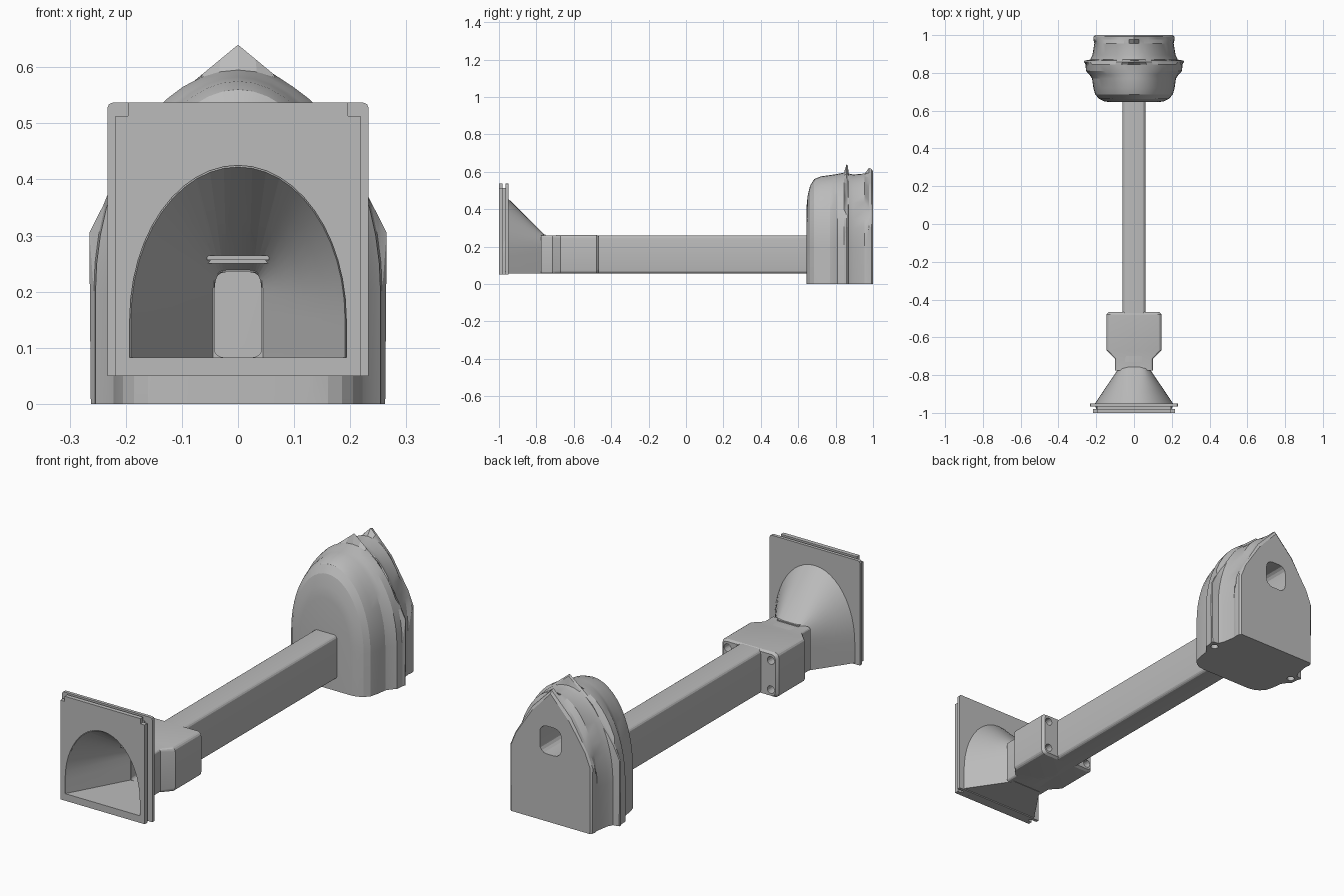
import bpy, bmesh, math

if "Cube" in bpy.data.objects:
    bpy.data.objects.remove(bpy.data.objects["Cube"])

grey = bpy.data.materials.new("plain_grey")
grey.diffuse_color = (0.5, 0.5, 0.5, 1)
grey.use_nodes = True
grey.node_tree.nodes["Principled BSDF"].inputs["Base Color"].default_value = grey.diffuse_color


def finish(name, bm, angle=20):
    bmesh.ops.recalc_face_normals(bm, faces=bm.faces[:])
    me = bpy.data.meshes.new(name)
    bm.to_mesh(me)
    bm.free()
    me.materials.append(grey)
    ob = bpy.data.objects.new(name, me)
    bpy.context.collection.objects.link(ob)
    smooth(ob, angle)
    return ob


def activate(ob):
    bpy.ops.object.select_all(action='DESELECT')
    ob.select_set(True)
    bpy.context.view_layer.objects.active = ob


def smooth(ob, angle):
    activate(ob)
    bpy.ops.object.shade_smooth_by_angle(angle=math.radians(angle))


def loft(name, rings, hollow=False, angle=20, bm=None):
    """Skin rings; hollow joins the last ring to the first, otherwise cap."""
    keep = bm is not None
    bm = bm or bmesh.new()
    vs = [[bm.verts.new(p) for p in r] for r in rings]
    n = len(vs[0])
    pairs = list(zip(vs, vs[1:])) + ([(vs[-1], vs[0])] if hollow else [])
    for a, b in pairs:
        for i in range(n):
            j = (i + 1) % n
            bm.faces.new((a[i], a[j], b[j], b[i]))
    if not hollow:
        bm.faces.new(vs[0])
        bm.faces.new(vs[-1][::-1])
    return None if keep else finish(name, bm, angle)


def rrect(w, z0, z1, y, r, cx=0, k=4):
    """Rounded rectangle in the xz plane."""
    pts = []
    for c, (sx, z) in enumerate([(1, z1 - r), (-1, z1 - r), (-1, z0 + r), (1, z0 + r)]):
        for i in range(k + 1):
            a = math.pi / 2 * (c + i / k)
            pts.append((cx + sx * (w - r) + r * math.cos(a), y, z + r * math.sin(a)))
    return pts


def mirror_half(half, y):
    """Half outline from the lower right to the apex, completed on the left."""
    return [(x, y, z) for x, z in half] + [(-x, y, z) for x, z in half[-2::-1]]


def arch(w, z0, zc, top, y, p=1.0, n=12):
    half = [(w, z0)]
    for i in range(n + 1):
        a = math.pi / 2 * i / n
        c, s = max(math.cos(a), 0), math.sin(a)
        half.append((w * c ** p if i < n else 0, zc + (top - zc) * s ** p))
    return mirror_half(half, y)


def gable(w, top, y):
    """Faceted pointed outline, same point count as arch."""
    k = [(w, .305), (w * .875, .37), (w * .47, top - .103), (0, top)]
    half = [(w * .99, 0)]
    for (x0, z0), (x1, z1) in zip(k, k[1:]):
        half += [(x0 + (x1 - x0) * i / 4, z0 + (z1 - z0) * i / 4) for i in range(4)]
    return mirror_half(half + [k[-1]], y)


def cut(ob, cutter, angle):
    cutter.hide_render = True
    m = ob.modifiers.new("cut", 'BOOLEAN')
    m.operation, m.solver, m.object = 'DIFFERENCE', 'EXACT', cutter
    activate(ob)
    bpy.ops.object.modifier_apply(modifier=m.name)
    bpy.data.objects.remove(cutter)
    smooth(ob, angle)


def box(bm, x0, x1, y0, y1, z0, z1):
    loft("", [[(x0, y, z0), (x1, y, z0), (x1, y, z1), (x0, y, z1)] for y in (y0, y1)], bm=bm)


# rear housing: rounded dome, pointed collar, pointed back
dome = [(.645, .13, .42), (.650, .16, .47), (.663, .185, .525), (.685, .205, .56),
        (.72, .215, .575), (.77, .222, .582), (.79, .235, .585), (.81, .254, .588), (.845, .257, .595)]
rings = [arch(w, 0, .2, h, y) for y, w, h in dome]
rings += [gable(.265, .64, .858), gable(.263, .632, .865),
          arch(.232, 0, .2, .59, .87), arch(.22, 0, .2, .585, .895), arch(.21, 0, .2, .59, .955),
          gable(.215, .62, .978), gable(.213, .615, .992), gable(.205, .60, 1.0)]
housing = loft("rear_housing", rings, angle=18)

# window and underside screw holes
bm = bmesh.new()
loft("", [rrect(.055, .315, .445, y, .035) for y in (.8, 1.1)], bm=bm)
for s in (-1, 1):
    loft("", [[(s * .225 + .017 * math.cos(i * math.pi / 8), .835 + .017 * math.sin(i * math.pi / 8), z)
               for i in range(16)] for z in (-.05, .06)], bm=bm)
cut(housing, finish("housing_cutter", bm), 18)

# hollow square tube
loft("long_tube", [rrect(.06, .055, .26, -.73, .018), rrect(.06, .055, .26, .66, .018),
                   rrect(.042, .083, .235, .66, .015), rrect(.042, .083, .235, -.73, .015)], hollow=True)

# clamp block around the tube
block = loft("clamp_block", [rrect(w, z0, z1, y, r) for w, z0, z1, y, r in [
    (.1, .056, .259, -.775, .012), (.1, .056, .259, -.715, .012), (.145, .055, .262, -.67, .02),
    (.145, .055, .262, -.478, .02), (.135, .062, .255, -.466, .02),
    (.055, .07, .25, -.466, .015), (.055, .07, .25, -.71, .015), (.08, .07, .25, -.775, .015)]], hollow=True)
bm = bmesh.new()
for s in (-1, 1):
    for z in (.09, .226):
        loft("", [rrect(.018, z - .018, z + .018, y, .0179, s * .112) for y in (-.53, -.4)], bm=bm)
cut(block, finish("screw_cutter", bm), 20)

# funnel between the tube and the front plate


def funnel(t, throat, mouth):
    return [tuple(a + (b - a) * t for a, b in zip(p, q)) for p, q in zip(throat, mouth)]


outer = (arch(.075, .055, .16, .262, -.755, .5), arch(.21, .055, .15, .46, -.955))
inner = (arch(.042, .083, .159, .235, -.725, .35), arch(.193, .083, .15, .425, -1.0))
loft("funnel", [funnel(t, *outer) for t in (1, .66, .33, 0)]
     + [funnel(t, *inner) for t in (0, .25, .5, .75, .985)], hollow=True, angle=8)

# small lip above the throat
bm = bmesh.new()
box(bm, -.055, .055, -.79, -.75, .256, .264)
finish("throat_lip", bm)


# front plate layers with an arched opening
def plate(name, y0, y1, half, w):
    """half = right outline from the bottom up to the top edge."""
    opening = [(x, z) for x, _, z in arch(.193, .083, .15, .425, 0)]
    ring = half + [(-x, z) for x, z in half[::-1]] + opening[::-1]
    bm = bmesh.new()
    f = bm.faces.new([bm.verts.new((x, y0, z)) for x, z in ring])
    ext = bmesh.ops.extrude_face_region(bm, geom=[f], use_keep_orig=True)
    for v in ext["geom"]:
        if isinstance(v, bmesh.types.BMVert):
            v.co.y = y1
    box(bm, -w, w, y0, y1, .05, .083)
    finish(name, bm)


plate("back_flange", -.965, -.95, [(.233, .083), (.233, .527), (.23, .534), (.223, .537)], .233)
plate("groove_core", -.981, -.964, [(.196, .083), (.196, .513)], .196)
plate("front_plate", -1.0, -.98, [(.218, .083), (.218, .513), (.196, .513), (.196, .537)], .218)
